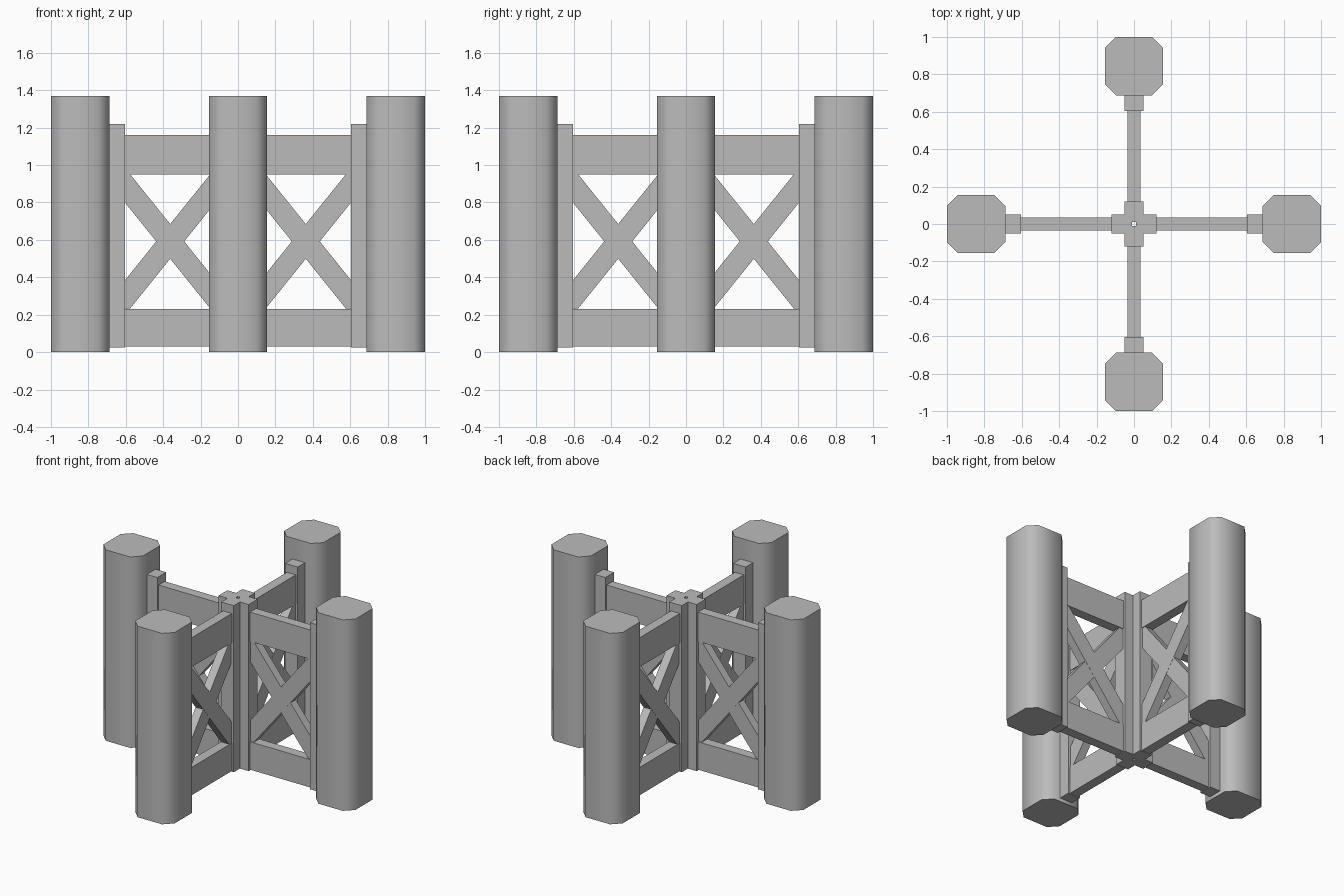
import bpy, bmesh, math
from mathutils import Matrix, Vector

if "Cube" in bpy.data.objects:
    bpy.data.objects.remove(bpy.data.objects["Cube"])

grey = bpy.data.materials.new("mid_grey")
grey.diffuse_color = (0.5, 0.5, 0.5, 1)
grey.use_nodes = True
grey.node_tree.nodes["Principled BSDF"].inputs["Base Color"].default_value = grey.diffuse_color


def prism(name, points, to_3d, sweep, angle, smooth=False):
    """Sweep a flat outline along a vector, then turn it about the z axis."""
    bm = bmesh.new()
    face = bm.faces.new([bm.verts.new(to_3d(*p)) for p in points])
    new = bmesh.ops.extrude_face_region(bm, geom=[face])["geom"]
    bmesh.ops.translate(bm, vec=Vector(sweep),
                        verts=[v for v in new if isinstance(v, bmesh.types.BMVert)])
    bmesh.ops.recalc_face_normals(bm, faces=bm.faces)
    bm.transform(Matrix.Rotation(angle, 4, "Z"))
    mesh = bpy.data.meshes.new(name)
    bm.to_mesh(mesh)
    bm.free()
    mesh.materials.append(grey)
    obj = bpy.data.objects.new(name, mesh)
    bpy.context.collection.objects.link(obj)
    if smooth:
        bpy.ops.object.select_all(action="DESELECT")
        obj.select_set(True)
        bpy.context.view_layer.objects.active = obj
        bpy.ops.object.shade_smooth_by_angle(angle=math.radians(50))
    return obj


def upright(name, points, z0, z1, angle, smooth=False):
    return prism(name, points, lambda x, y: (x, y, z0), (0, 0, z1 - z0), angle, smooth)


def panel(name, points, half, angle):
    return prism(name, points, lambda x, z: (x, -half, z), (0, 2 * half, 0), angle)


def rect(x0, x1, y0, y1):
    return [(x0, y0), (x1, y0), (x1, y1), (x0, y1)]


# Outlines shared by the four arms
R, C, POST_X = 0.156, 0.097, 0.844
octagon = [(POST_X + x, y) for x, y in
           [(R, -C), (R, C), (C, R), (-C, R), (-R, C), (-R, -C), (-C, -R), (C, -R)]]
core = [(0.01, -0.01), (0.05, -0.05), (0.12, -0.05),
        (0.12, 0.05), (0.05, 0.05), (0.01, 0.01)]
diagonal = [(0.243, 0.209), (0.243, 0.36), (0.215, 0.36),
            (-0.243, -0.209), (-0.243, -0.36), (-0.215, -0.36)]

for i in range(4):
    a = i * math.pi / 2
    # Outer post and its mounting batten
    upright("outer_post", octagon, 0, 1.37, a, smooth=True)
    upright("post_batten", rect(0.605, 0.688, -0.05, 0.05), 0.025, 1.22, a)
    # Quarter of the cross-shaped centre column
    upright("centre_column", core, 0.025, 1.22, a)
    # Bottom and top rails
    panel("bottom_rail", rect(0.12, 0.605, 0.03, 0.23), 0.035, a)
    panel("top_rail", rect(0.12, 0.605, 0.95, 1.16), 0.035, a)
    # Crossed braces
    for s, half in ((1, 0.031), (-1, 0.03)):
        panel("cross_brace", [(0.3625 + s * x, 0.592 + z) for x, z in diagonal], half, a)
